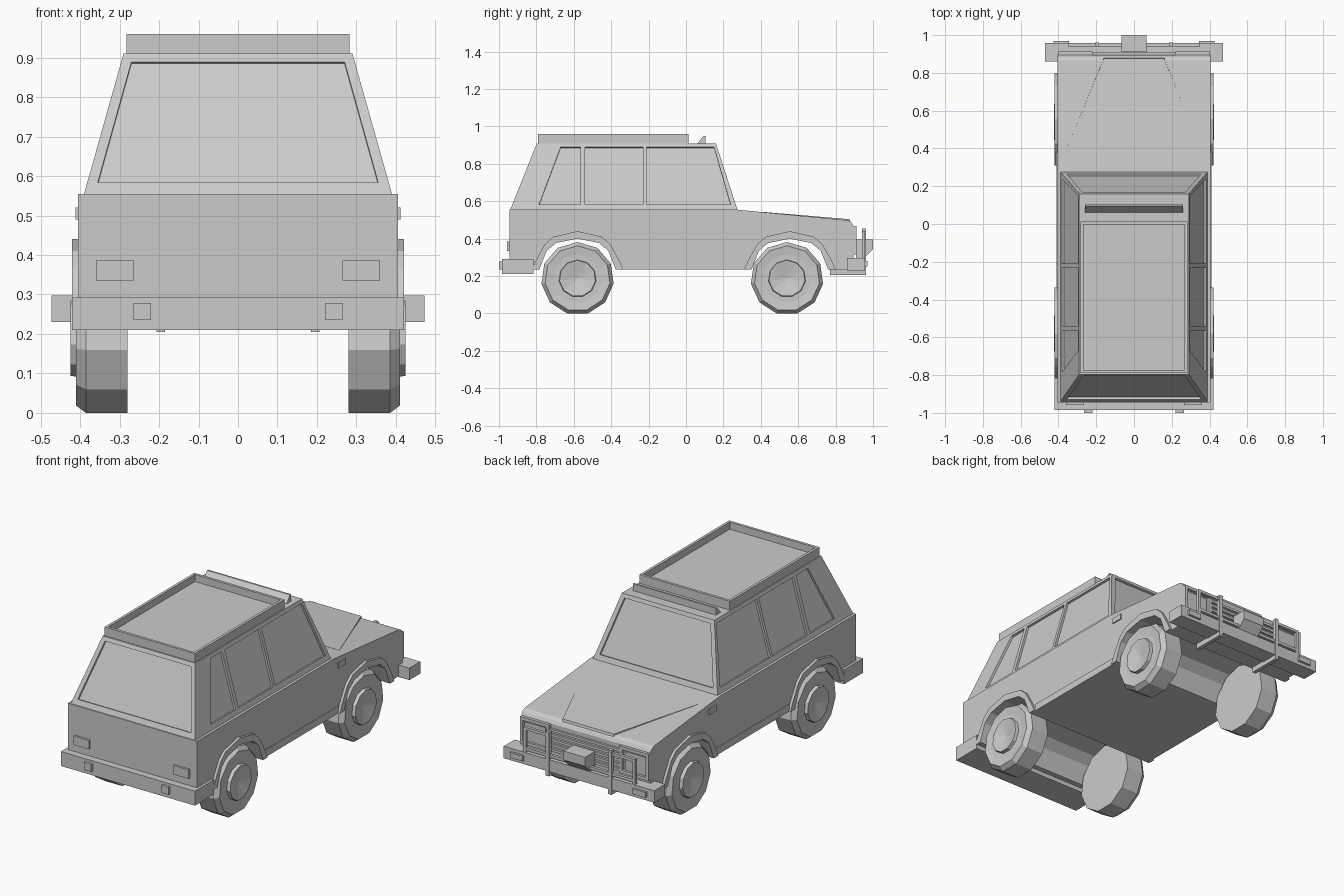
import bpy, bmesh, math
from mathutils import Vector

if "Cube" in bpy.data.objects:
    bpy.data.objects.remove(bpy.data.objects["Cube"])


def make(name, verts, faces):
    me = bpy.data.meshes.new(name)
    bm = bmesh.new()
    vs = [bm.verts.new(v) for v in verts]
    for f in faces:
        bm.faces.new([vs[i] for i in f])
    bmesh.ops.recalc_face_normals(bm, faces=bm.faces)
    bm.to_mesh(me)
    bm.free()
    ob = bpy.data.objects.new(name, me)
    bpy.context.collection.objects.link(ob)
    return ob


def loft(name, a, b):
    """Closed solid between two matching outlines."""
    n = len(a)
    sides = [(i, (i + 1) % n, n + (i + 1) % n, n + i) for i in range(n)]
    return make(name, list(a) + list(b), [range(n), range(n, 2 * n)] + sides)


def prism(name, pts, x0, x1):
    """Extrude a (y, z) profile along x."""
    return loft(name, [(x0, y, z) for y, z in pts], [(x1, y, z) for y, z in pts])


def box(name, x0, x1, y0, y1, z0, z1):
    return prism(name, [(y0, z0), (y1, z0), (y1, z1), (y0, z1)], x0, x1)


def pair(fn, name, *args):
    """Make a part on the right and its mirror on the left (args end with or start with x0, x1)."""
    for side, s in (("right", 1), ("left", -1)):
        if fn is box:
            box(f"{name}_{side}", s * args[0], s * args[1], *args[2:])
        else:
            prism(f"{name}_{side}", args[0], s * args[1], s * args[2])


def lathe(name, profile, sides, y, z, s):
    """Revolve (x, radius) around an axle parallel to x; both ends are closed."""
    verts, faces = [], []
    for x, r in profile:
        for i in range(sides):
            a = 2 * math.pi * i / sides
            verts.append((s * x, y + r * math.sin(a), z + r * math.cos(a)))
    for k in range(len(profile) - 1):
        for i in range(sides):
            j = (i + 1) % sides
            faces.append((k * sides + i, k * sides + j, (k + 1) * sides + j, (k + 1) * sides + i))
    faces.append(range(sides))
    tip, last = len(verts), (len(profile) - 1) * sides
    verts.append((s * (profile[-1][0] - 0.018), y, z))
    faces += [(last + i, last + (i + 1) % sides, tip) for i in range(sides)]
    return make(name, verts, faces)


# Wheel arch outlines, relative to the wheel centre in y
REAR, FRONT = -0.58, 0.555
inner = [(-0.205, 0.235), (-0.165, 0.335), (-0.115, 0.377), (0, 0.4),
         (0.115, 0.377), (0.165, 0.335), (0.205, 0.235)]
outer = [(-0.245, 0.235), (-0.225, 0.28), (-0.175, 0.37), (-0.13, 0.41), (0, 0.44),
         (0.13, 0.41), (0.175, 0.37), (0.225, 0.28), (0.245, 0.235)]


def at(pts, cy):
    return [(cy + y, z) for y, z in pts]


# Lower body with arches cut right through
prism("body", [(-0.945, 0.235)] + at(inner, REAR) + at(inner, FRONT) +
      [(0.895, 0.235), (0.895, 0.47), (0.885, 0.487), (0.865, 0.498), (0.275, 0.555), (-0.945, 0.555)],
      -0.405, 0.405)

# Raised bonnet panel
loft("bonnet_panel", [(-0.355, 0.40, 0.535), (0.355, 0.40, 0.535), (0.16, 0.88, 0.485), (-0.16, 0.88, 0.485)],
     [(-0.355, 0.40, 0.544), (0.355, 0.40, 0.544), (0.16, 0.875, 0.504), (-0.16, 0.875, 0.504)])

# Flares, sills and side markers
for nm, cy in (("rear", REAR), ("front", FRONT)):
    pair(prism, nm + "_flare", at(outer, cy) + at(inner, cy)[::-1], 0.39, 0.42)
pair(box, "sill", 0.39, 0.41, -0.34, 0.315, 0.235, 0.275)
pair(box, "side_marker", 0.40, 0.412, 0.31, 0.38, 0.49, 0.52)

# Cabin
Z0, Z1 = 0.555, 0.91


def t(z):
    return (z - Z0) / (Z1 - Z0)


def side_x(z): return 0.39 - 0.10 * t(z)
def rear_y(z): return -0.94 + 0.143 * t(z)
def front_y(z): return 0.275 - 0.115 * t(z)


def ring(z):
    x, a, b = side_x(z), rear_y(z), front_y(z)
    return [(-x, a, z), (x, a, z), (x, b, z), (-x, b, z)]


cabin = loft("cabin", ring(Z0), ring(Z1))

# Recessed windows
lo, hi = 0.584, 0.889
windows = []
for y0, y1, y2, y3 in ((-0.785, -0.565, -0.565, -0.67), (-0.54, -0.23, -0.23, -0.54), (-0.21, 0.238, 0.15, -0.21)):
    for s in (1, -1):
        windows.append([(s * side_x(lo), y0, lo), (s * side_x(lo), y1, lo),
                        (s * side_x(hi), y2, hi), (s * side_x(hi), y3, hi)])
for fy in (rear_y, front_y):
    windows.append([(-0.355, fy(lo), lo), (0.355, fy(lo), lo), (0.27, fy(hi), hi), (-0.27, fy(hi), hi)])
for w in windows:
    p = [Vector(v) for v in w]
    n = (p[1] - p[0]).cross(p[3] - p[0]).normalized() * 0.012
    cutter = loft("window_cutter", [v - n for v in p], [v + n for v in p])
    cutter.hide_render = True
    mod = cabin.modifiers.new("window", 'BOOLEAN')
    mod.operation, mod.solver, mod.object = 'DIFFERENCE', 'EXACT', cutter
dg = bpy.context.evaluated_depsgraph_get()
cut_mesh = bpy.data.meshes.new_from_object(cabin.evaluated_get(dg))
cabin.modifiers.clear()
cabin.data = cut_mesh
for ob in [o for o in bpy.data.objects if o.name.startswith("window_cutter")]:
    bpy.data.objects.remove(ob)

# Roof rack and wind deflector
box("rack_floor", -0.28, 0.28, -0.785, 0.01, 0.905, 0.92)
pair(box, "rack_side", 0.268, 0.283, -0.79, 0.013, 0.905, 0.96)
box("rack_rear", -0.27, 0.27, -0.79, -0.775, 0.905, 0.96)
box("rack_front", -0.27, 0.27, -0.002, 0.013, 0.905, 0.96)
prism("wind_deflector", [(0.058, 0.905), (0.094, 0.949), (0.104, 0.949), (0.104, 0.905)], -0.26, 0.26)

# Wheels with dished hubs
tyre = [(0.28, 0.195), (0.385, 0.195), (0.411, 0.175), (0.405, 0.13), (0.405, 0.1), (0.424, 0.097), (0.424, 0.09)]
for nm, cy in (("rear", REAR), ("front", 0.54)):
    for s in (1, -1):
        lathe(f"{nm}_wheel_{'right' if s > 0 else 'left'}", tyre, 11, cy, 0.187, s)

# Rear bumper, hooks and lamps
box("rear_bumper", -0.42, 0.42, -0.985, -0.815, 0.21, 0.292)
pair(box, "rear_hook", 0.22, 0.265, -1.0, -0.98, 0.235, 0.278)
pair(box, "rear_lamp", 0.265, 0.36, -0.957, -0.94, 0.335, 0.386)

# Front bumper and indicators
box("front_bumper", -0.472, 0.472, 0.86, 0.958, 0.23, 0.298)
pair(box, "front_indicator", 0.345, 0.425, 0.95, 0.97, 0.25, 0.28)

# Headlamp frames, lamps and grille
pair(box, "headlamp", 0.25, 0.38, 0.89, 0.902, 0.335, 0.44)
for i, z in enumerate((0.315, 0.45)):
    pair(box, f"headlamp_frame_{i}", 0.22, 0.403, 0.89, 0.912, z, z + 0.018)
for i, x in enumerate((0.22, 0.385)):
    pair(box, f"headlamp_post_{i}", x, x + 0.018, 0.89, 0.912, 0.315, 0.468)
for i in range(5):
    box(f"grille_slat_{i}", -0.22, 0.22, 0.89, 0.907, 0.32 + 0.028 * i, 0.334 + 0.028 * i)

# Bull bar: posts with skids under the bumper, and side loops
post = [(0.77, 0.205), (0.962, 0.205), (0.962, 0.455), (0.94, 0.455), (0.94, 0.236), (0.77, 0.236)]
pair(prism, "bull_bar_post", post, 0.185, 0.207)
for i, z in enumerate((0.31, 0.425)):
    pair(box, f"bull_bar_rail_{i}", 0.2, 0.35, 0.94, 0.957, z, z + 0.016)
pair(box, "bull_bar_end", 0.334, 0.35, 0.94, 0.957, 0.298, 0.441)
box("bull_bar_cross", -0.2, 0.2, 0.94, 0.957, 0.31, 0.326)

# Winch
prism("winch", [(0.91, 0.298), (0.955, 0.298), (1.0, 0.345), (1.0, 0.395), (0.91, 0.395)], -0.067, 0.067)
